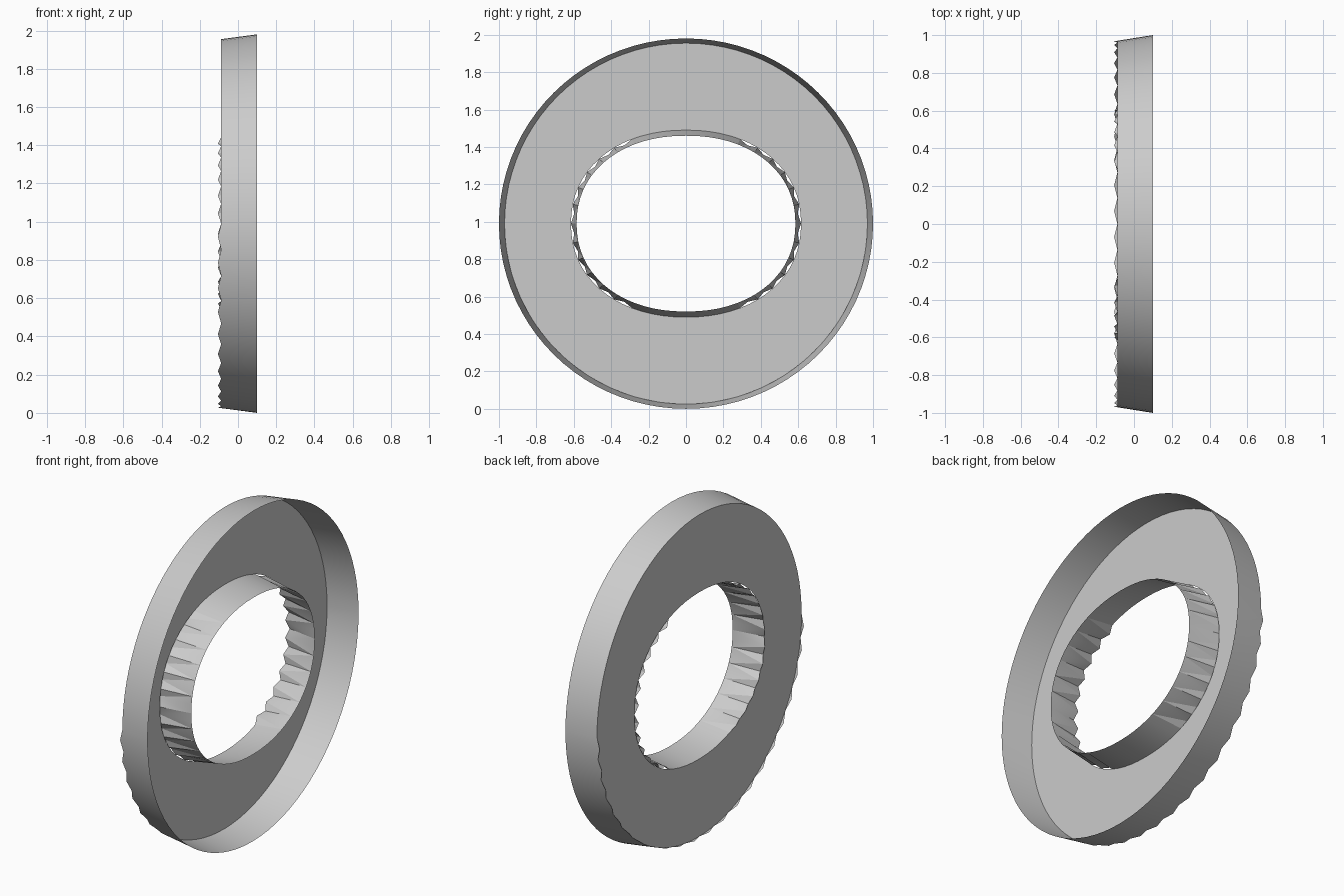
import bpy
import bmesh
import math

cube = bpy.data.objects.get("Cube")
if cube:
    bpy.data.objects.remove(cube, do_unlink=True)

CENTRE_Z = 0.99
FRONT_X, PLATE_X, TIP_X = 0.10, -0.088, -0.105   # open rim, plate, tooth tips

grey = bpy.data.materials.new("plain grey")
grey.use_nodes = True
grey.diffuse_color = (0.6, 0.6, 0.6, 1)
grey.node_tree.nodes["Principled BSDF"].inputs["Base Color"].default_value = (0.6, 0.6, 0.6, 1)


def loop_point(angle, ry, rz, power):
    """Point (y, z) on a slightly squared ellipse."""
    c, s = math.cos(angle), math.sin(angle)
    e = 2 / power
    return (ry * math.copysign(abs(c) ** e, c),
            CENTRE_Z + rz * math.copysign(abs(s) ** e, s))


def make_loop(bm, count, x, ry, rz, power):
    return [bm.verts.new((x, *loop_point(2 * math.pi * i / count, ry, rz, power)))
            for i in range(count)]


def finish(bm, name):
    mesh = bpy.data.meshes.new(name)
    bm.to_mesh(mesh)
    bm.free()
    obj = bpy.data.objects.new(name, mesh)
    bpy.context.collection.objects.link(obj)
    mesh.materials.append(grey)
    bpy.ops.object.select_all(action='DESELECT')
    obj.select_set(True)
    bpy.context.view_layer.objects.active = obj
    bpy.ops.object.shade_smooth_by_angle(angle=math.radians(20))
    return obj


def toothed_wall(name, count, front, back, power, has_tooth, tip_shift, inward):
    """Tapered wall, smooth at the open rim and zigzag at the plate."""
    bm = bmesh.new()
    a = make_loop(bm, count, FRONT_X, *front, power)
    b = make_loop(bm, count, PLATE_X, *back, power)
    # Every second rear vertex becomes a tooth tip
    for v in b[1::2]:
        y, z = v.co.y, v.co.z - CENTRE_Z
        if has_tooth(y, z):
            scale = 1 + tip_shift / math.hypot(y, z)
            v.co = (TIP_X, y * scale, CENTRE_Z + z * scale)
    for i in range(count):
        j = (i + 1) % count
        # Split each panel toward its tooth tip
        if i % 2 == 0:
            tris = [(a[i], b[j], b[i]), (a[i], a[j], b[j])]
        else:
            tris = [(a[i], a[j], b[i]), (a[j], b[j], b[i])]
        for t in tris:
            bm.faces.new(t[::-1] if inward else t)
    # Make the faces point to the requested side
    for f in bm.faces:
        f.normal_update()
        c = f.calc_center_median()
        outward = f.normal.y * c.y + f.normal.z * (c.z - CENTRE_Z) > 0
        if outward == inward:
            f.normal_flip()
    return finish(bm, name)


OUTER_N, INNER_N, INNER_POWER = 88, 68, 2.15
OUTER_BACK, INNER_BACK = (0.97, 0.965), (0.615, 0.50)

# Outer wall: teeth on the lower half only
toothed_wall("outer_wall", OUTER_N, (1.0, 0.99), OUTER_BACK, 2.0,
             lambda y, z: z < -0.05, 0.0, False)

# Inner wall: teeth on both sides, smooth at top and bottom
toothed_wall("inner_wall", INNER_N, (0.585, 0.47), INNER_BACK, INNER_POWER,
             lambda y, z: abs(y) > 0.24, -0.015, True)

# Flat ring closing the rear of the channel
bm = bmesh.new()
outer = make_loop(bm, OUTER_N, PLATE_X, *OUTER_BACK, 2.0)
inner = make_loop(bm, INNER_N, PLATE_X, *INNER_BACK, INNER_POWER)
edges = [bm.edges.new((ring[i], ring[(i + 1) % len(ring)]))
         for ring in (outer, inner) for i in range(len(ring))]
bmesh.ops.bridge_loops(bm, edges=edges)
for f in bm.faces:
    f.normal_update()
    if f.normal.x > 0:
        f.normal_flip()
finish(bm, "ring_plate")
